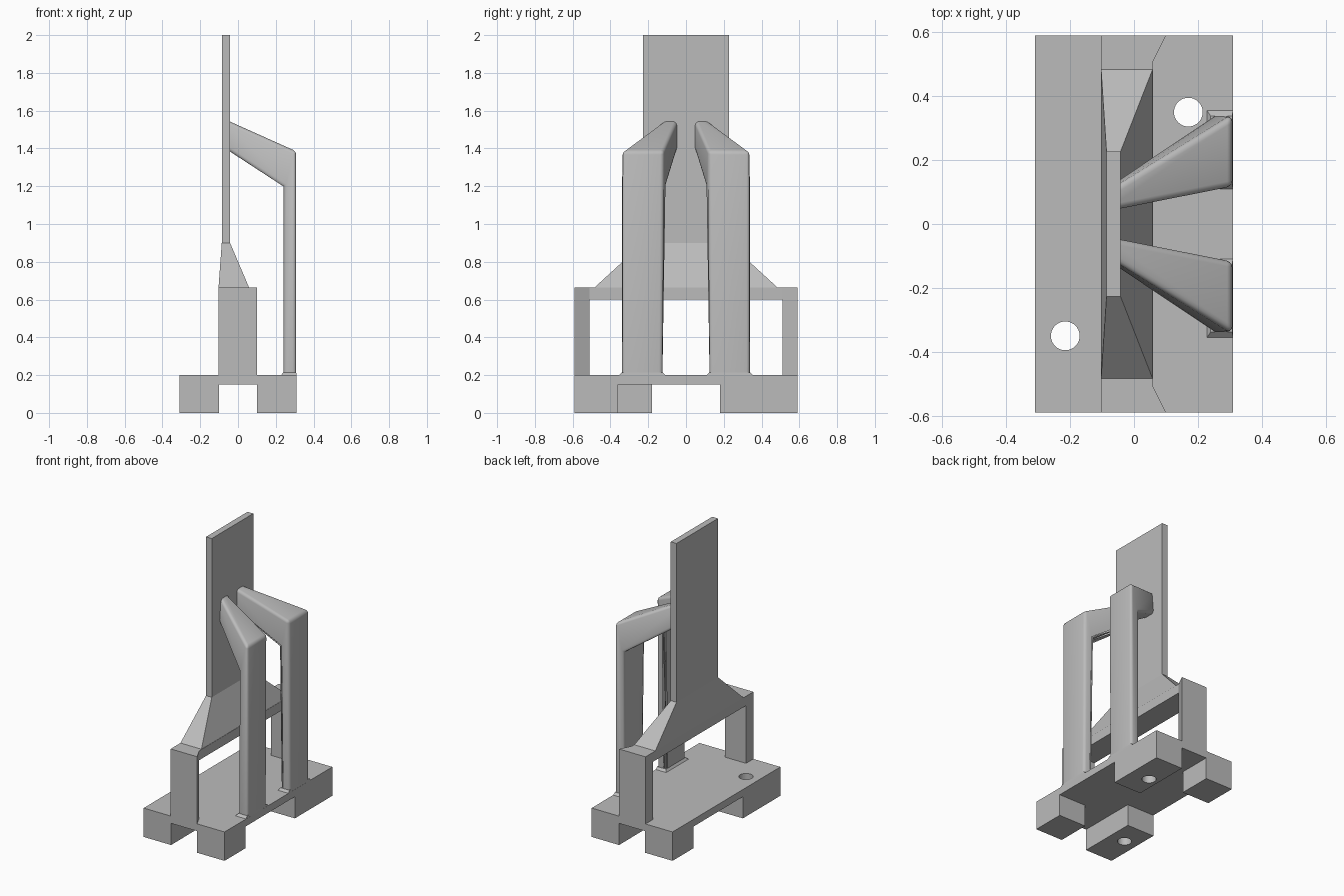
import bpy
import bmesh

if "Cube" in bpy.data.objects:
    bpy.data.objects.remove(bpy.data.objects["Cube"], do_unlink=True)

grey = bpy.data.materials.new("plain grey")
grey.use_nodes = True
grey.diffuse_color = (0.5, 0.5, 0.5, 1)
grey.node_tree.nodes["Principled BSDF"].inputs["Base Color"].default_value = (0.5, 0.5, 0.5, 1)


def finish(name, bm):
    bmesh.ops.recalc_face_normals(bm, faces=bm.faces)
    mesh = bpy.data.meshes.new(name)
    bm.to_mesh(mesh)
    bm.free()
    mesh.materials.append(grey)
    obj = bpy.data.objects.new(name, mesh)
    bpy.context.collection.objects.link(obj)
    return obj


def loft(name, low, z0, high, z1):
    """Solid between two outlines with equal point counts."""
    bm = bmesh.new()
    a = [bm.verts.new((x, y, z0)) for x, y in low]
    b = [bm.verts.new((x, y, z1)) for x, y in high]
    n = len(a)
    bm.faces.new(a)
    bm.faces.new(b)
    for i in range(n):
        j = (i + 1) % n
        bm.faces.new((a[i], a[j], b[j], b[i]))
    return finish(name, bm)


def rect(x0, x1, y0, y1):
    return [(x0, y0), (x1, y0), (x1, y1), (x0, y1)]


def box(name, x0, x1, y0, y1, z0, z1):
    return loft(name, rect(x0, x1, y0, y1), z0, rect(x0, x1, y0, y1), z1)


def cut(target, cutter):
    mod = target.modifiers.new(cutter.name, "BOOLEAN")
    mod.operation = "DIFFERENCE"
    mod.solver = "EXACT"
    mod.object = cutter
    cutter.hide_render = True
    cutter.hide_set(True)


# Base block, channelled underneath to leave four feet
base = box("base", -0.31, 0.31, -0.59, 0.59, 0, 0.2)
cut(base, box("long_channel_cutter", -0.1, 0.1, -0.8, 0.8, -0.1, 0.15))
cut(base, box("left_channel_cutter", 0, 0.5, -0.36, 0.18, -0.1, 0.15))
cut(base, box("right_channel_cutter", -0.5, 0, -0.18, 0.36, -0.1, 0.15))

# Screw holes through the two long feet
for side, x, y in (("left", 0.17, 0.35), ("right", -0.215, -0.35)):
    bm = bmesh.new()
    bmesh.ops.create_cone(bm, cap_ends=True, segments=40, radius1=0.045,
                          radius2=0.045, depth=1)
    bmesh.ops.translate(bm, verts=bm.verts, vec=(x, y, 0))
    cut(base, finish(side + "_hole_cutter", bm))

# End posts, flared outwards, and the beam joining them
for side, s in (("front", -1), ("back", 1)):
    plan = [(-0.103, s * 0.59), (0.1, s * 0.59), (0.06, s * 0.51), (-0.103, s * 0.51)]
    loft(side + "_post", plan, 0.2, plan, 0.665)
box("cross_beam", -0.103, 0.06, -0.51, 0.51, 0.6, 0.665)

# Tapered shoulder and tall upright plate
loft("shoulder", rect(-0.103, 0.058, -0.483, 0.483), 0.665,
     rect(-0.086, -0.042, -0.227, 0.227), 0.9)
box("upright_plate", -0.086, -0.042, -0.227, 0.227, 0.9, 2)

# Bent support arms: x, z, inner y, outer y around the side profile
profile = [
    (-0.06, 1.55, 0.045, 0.115), (0.308, 1.385, 0.118, 0.338),
    (0.308, 0.19, 0.125, 0.338), (0.24, 0.19, 0.125, 0.338),
    (0.24, 1.2, 0.105, 0.335), (-0.06, 1.395, 0.045, 0.13),
]
for side, s in (("front", -1), ("back", 1)):
    bm = bmesh.new()
    inner = [bm.verts.new((x, s * yi, z)) for x, z, yi, yo in profile]
    outer = [bm.verts.new((x, s * yo, z)) for x, z, yi, yo in profile]
    for ring in (inner, outer):
        bm.faces.new((ring[0], ring[1], ring[4], ring[5]))
        bm.faces.new(ring[1:5])
    for i in range(6):
        j = (i + 1) % 6
        bm.faces.new((inner[i], inner[j], outer[j], outer[i]))
    rounded = [e for r in (inner, outer) for e in bm.edges
               if {e.verts[0], e.verts[1]} in
               ({r[0], r[1]}, {r[1], r[2]}, {r[3], r[4]}, {r[4], r[5]})]
    rounded.append(bm.edges.get((inner[1], outer[1])))
    bmesh.ops.bevel(bm, geom=rounded, offset=0.018, segments=3, profile=0.5,
                    affect="EDGES", clamp_overlap=True)
    arm = finish(side + "_support_arm", bm)
    bpy.ops.object.select_all(action="DESELECT")
    arm.select_set(True)
    bpy.context.view_layer.objects.active = arm
    bpy.ops.object.shade_smooth_by_angle(angle=0.6)

    # Small flare where the arm meets the base
    loft(side + "_arm_flare", rect(0.225, 0.31, s * 0.105, s * 0.36), 0.195,
         rect(0.24, 0.308, s * 0.125, s * 0.338), 0.215)
